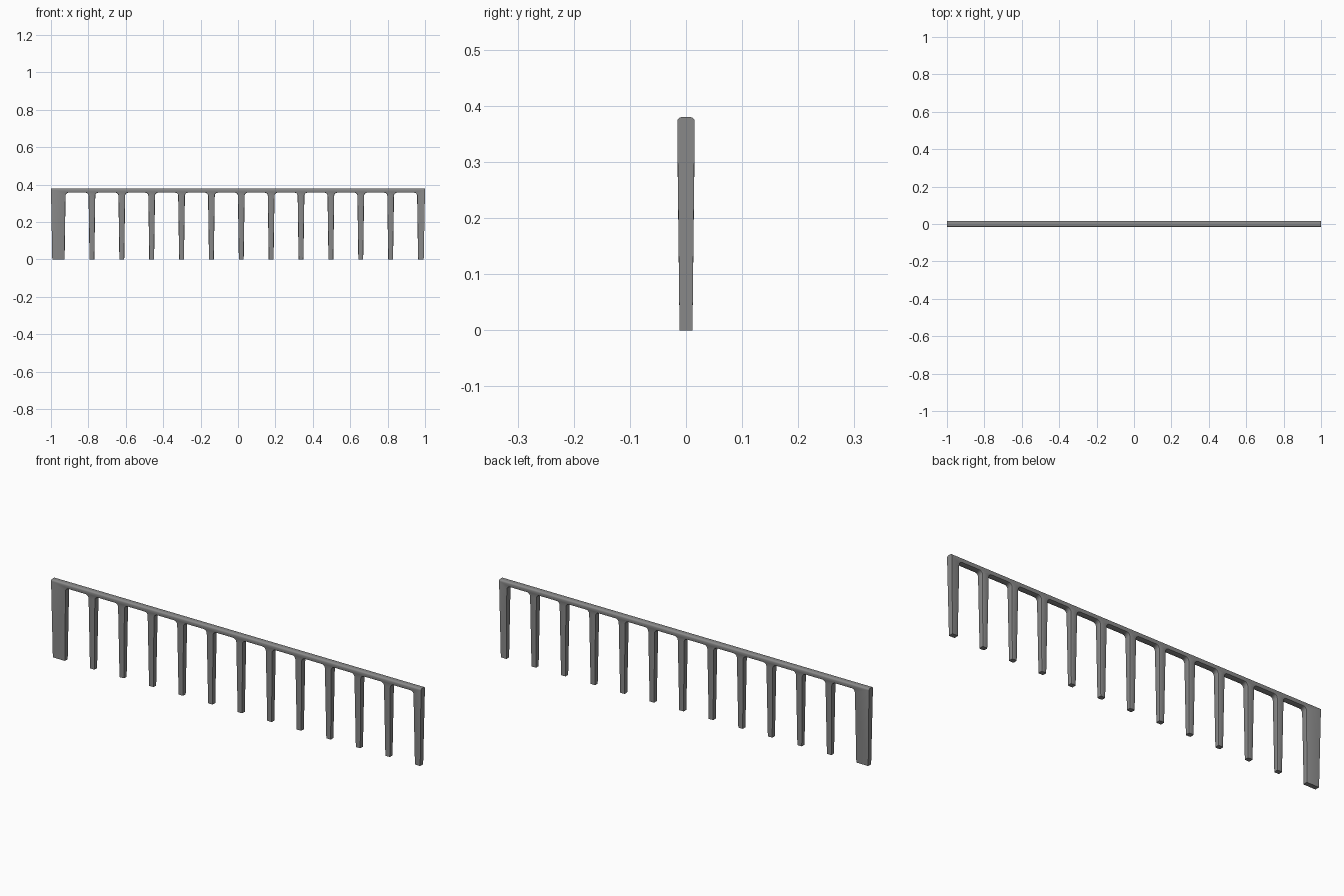
import bpy, bmesh, math

cube = bpy.data.objects.get("Cube")
if cube:
    bpy.data.objects.remove(cube, do_unlink=True)

HEIGHT, BAR_BOTTOM = 0.38, 0.357
HALF_THICK, HALF_TIP = 0.0155, 0.0115
PITCH, FIRST = 0.1597, -0.781
FILLET = 0.016

grey = bpy.data.materials.new("grey plastic")
grey.use_nodes = True
colour = (0.25, 0.25, 0.25, 1)
grey.diffuse_color = colour
grey.node_tree.nodes["Principled BSDF"].inputs["Base Color"].default_value = colour


def gap(left, right):
    """Arch-shaped opening between two tapered teeth, with rounded upper corners."""
    draft = 0.005
    points = [(left - draft, 0)]
    for centre, start in ((left + FILLET, math.pi), (right - FILLET, math.pi / 2)):
        for step in range(5):
            a = start - step * math.pi / 8
            points.append((centre + FILLET * math.cos(a),
                           BAR_BOTTOM - FILLET + FILLET * math.sin(a)))
    return points + [(right + draft, 0)]


# Comb outline: wide end tooth, then evenly spaced narrow teeth
centres = [FIRST + PITCH * i for i in range(12)]
outline = [(-1, HEIGHT), (-0.993, 0)]
edge = -0.922
for c in centres:
    outline += gap(edge, c - 0.018)
    edge = c + 0.018
outline += [(0.993, 0), (1, HEIGHT)]

# Extrude the outline through the thickness
bm = bmesh.new()
verts = [bm.verts.new((x, -HALF_THICK, z)) for x, z in outline]
face = bm.faces.new(verts)
result = bmesh.ops.extrude_face_region(bm, geom=[face])
for v in result["geom"]:
    if isinstance(v, bmesh.types.BMVert):
        v.co.y = HALF_THICK
bmesh.ops.recalc_face_normals(bm, faces=bm.faces)


def long_edges(test):
    return [e for e in bm.edges
            if abs(e.verts[0].co.y - e.verts[1].co.y) < 1e-5
            and test(e.verts[0].co, e.verts[1].co)]


# Rounded back of the bar, then softened inner edges of the teeth
top = long_edges(lambda a, b: min(a.z, b.z) > HEIGHT - 0.001)
bmesh.ops.bevel(bm, geom=top, offset=0.008, segments=4, profile=0.5, affect="EDGES")
inner = long_edges(lambda a, b: max(a.z, b.z) < BAR_BOTTOM + 0.001
                   and max(a.z, b.z) > 0.01)
bmesh.ops.bevel(bm, geom=inner, offset=0.004, segments=2, profile=0.5, affect="EDGES")

# Thin the teeth towards their tips
for v in bm.verts:
    t = min(1, max(0, v.co.z / 0.32))
    v.co.y *= (HALF_TIP + (HALF_THICK - HALF_TIP) * t) / HALF_THICK
bmesh.ops.triangulate(bm, faces=[f for f in bm.faces if len(f.verts) > 4])

mesh = bpy.data.meshes.new("comb")
bm.to_mesh(mesh)
bm.free()
comb = bpy.data.objects.new("comb", mesh)
bpy.context.collection.objects.link(comb)
mesh.materials.append(grey)
bpy.context.view_layer.objects.active = comb
comb.select_set(True)
bpy.ops.object.shade_smooth_by_angle(angle=math.radians(30))
